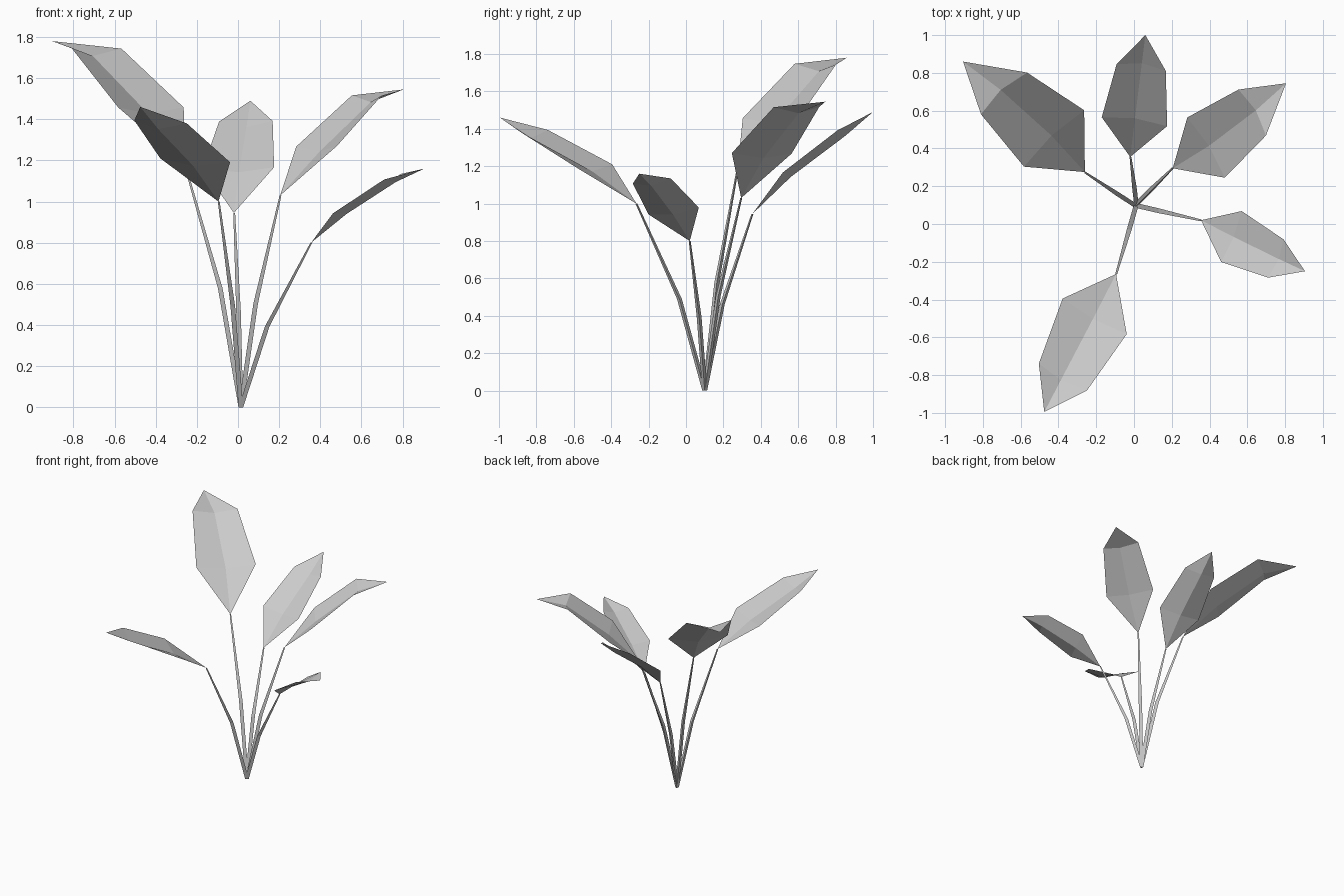
import bpy
import bmesh
from math import cos, sin, tau, radians
from mathutils import Vector

if "Cube" in bpy.data.objects:
    bpy.data.objects.remove(bpy.data.objects["Cube"], do_unlink=True)

# One plain grey for the whole plant
grey = bpy.data.materials.new("plain_grey")
grey.use_nodes = True
colour = (0.6, 0.6, 0.6, 1)
grey.diffuse_color = colour
grey.node_tree.nodes["Principled BSDF"].inputs["Base Color"].default_value = colour

ROOT = Vector((0.01, 0.1, 0))
UP = Vector((0, 0, 1))


def finish(bm, name):
    """Turn a bmesh into a flat-shaded object."""
    mesh = bpy.data.meshes.new(name)
    bm.to_mesh(mesh)
    bm.free()
    mesh.materials.append(grey)
    obj = bpy.data.objects.new(name, mesh)
    bpy.context.collection.objects.link(obj)
    return obj


def make_leaf(name, base, tip, roll, bow_low, bow_high, skew):
    """Folded six-sided blade from base to tip, bowed along its length."""
    along = tip - base
    size = along.length
    along.normalize()
    level = along.cross(UP).normalized()
    side = level * cos(roll) + level.cross(along) * sin(roll)
    normal = side.cross(along)
    bm = bmesh.new()

    def vert(length, width, height):
        return bm.verts.new(base + size * (along * length + side * width + normal * height))

    def row(length, width, bow, fold):
        """Right edge, sunken midrib and left edge."""
        slant = skew * 0.55
        return (vert(length - slant, width + skew, bow),
                vert(length, skew, bow - fold),
                vert(length + slant, skew - width, bow))

    start, end = vert(0, 0, 0), vert(1, 0, 0)
    low = row(0.336, 0.206, bow_low, 0.034)
    high = row(0.768, 0.155, bow_high, 0.043)
    for a in (0, 1):
        bm.faces.new((start, low[a], low[a + 1]))
        bm.faces.new((low[a], high[a], high[a + 1], low[a + 1]))
        bm.faces.new((high[a], end, high[a + 1]))
    finish(bm, name)


def make_stem(name, top):
    """Thin three-sided stalk with one outward bend."""
    reach = top - ROOT
    bend = ROOT + Vector((reach.x * 0.37, reach.y * 0.37, reach.z * 0.49))
    bm = bmesh.new()
    rings = []
    for centre, radius in ((ROOT, 0.015), (bend, 0.015), (top, 0.006)):
        rings.append([bm.verts.new(centre + radius * Vector((cos(k * tau / 3), sin(k * tau / 3), 0)))
                      for k in range(3)])
    for lower, upper in zip(rings, rings[1:]):
        for k in range(3):
            n = (k + 1) % 3
            bm.faces.new((lower[k], lower[n], upper[n], upper[k]))
    bm.faces.new(rings[0][::-1])
    bm.faces.new(rings[-1])
    finish(bm, name)


# Leaf bends: (low bow, high bow, sideways skew)
FLAT = (0.056, 0.041, 0)
MEDIUM = (0.066, 0.073, 0)
CURLED = (0.086, 0.119, 0.025)

# Name, leaf base, leaf tip, roll in degrees, bend
plants = (
    ("back_right", (-0.26, 0.275, 1.18), (-0.905, 0.86, 1.78), 2.6, CURLED),
    ("back", (-0.02, 0.355, 0.945), (0.06, 1.0, 1.49), 1, FLAT),
    ("back_left", (0.205, 0.295, 1.03), (0.805, 0.745, 1.545), 3.3, CURLED),
    ("front_left", (0.355, 0.02, 0.8), (0.905, -0.25, 1.16), -8.3, MEDIUM),
    ("front", (-0.095, -0.265, 1.0), (-0.475, -0.995, 1.46), 3.2, FLAT),
)
for place, base, tip, roll, bend in plants:
    make_leaf(place + "_leaf", Vector(base), Vector(tip), radians(roll), *bend)
    make_stem(place + "_stem", Vector(base))
